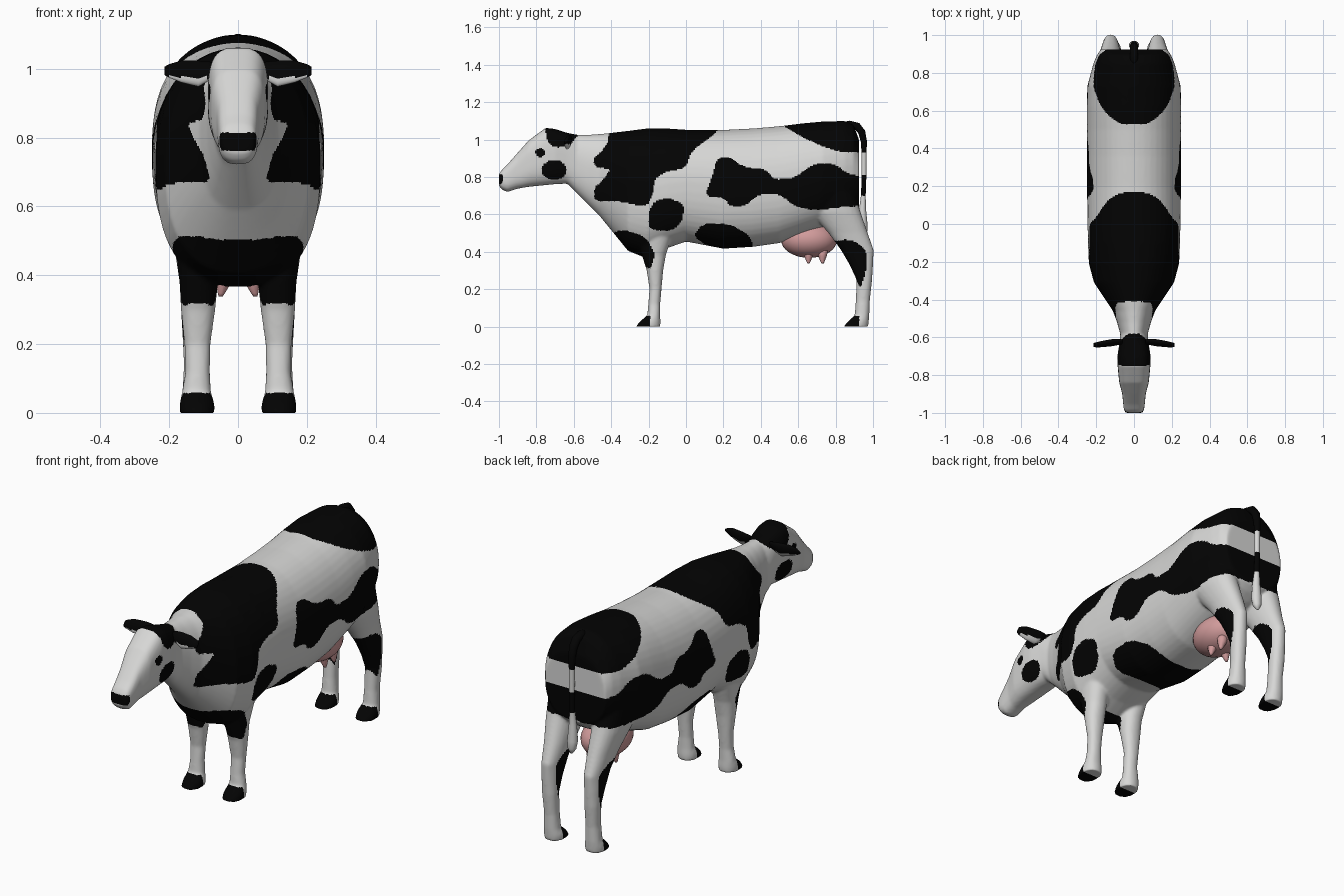
import bpy, bmesh, math
from mathutils import Vector as V


def material(name, rgb):
    m = bpy.data.materials.new(name)
    m.diffuse_color = (*rgb, 1)
    return m


WHITE = material("white_hide", (0.68, 0.68, 0.67))
BLACK = material("black_hide", (0.001, 0.001, 0.001))
PINK = material("pink_skin", (0.64, 0.33, 0.33))


def loft(bm, stations, n=32, p=(2.0, 2.0)):
    """Closed skin through superellipse rings: (centre, axis a, axis b[, powers above/below])."""
    rings = []
    for c, a, b, *own in stations:
        ring = []
        for i in range(n):
            t = 2 * math.pi * (i + 0.5) / n
            up, low = own[0] if own else p
            e = 2 / (up if math.sin(t) > 0 else low)
            u, w = (math.copysign(abs(k) ** e, k) for k in (math.cos(t), math.sin(t)))
            ring.append(bm.verts.new(c + a * u + b * w))
        rings.append(ring)
    faces = [bm.faces.new(rings[0]), bm.faces.new(rings[-1])]
    for r, s in zip(rings, rings[1:]):
        faces += [bm.faces.new((r[i], r[(i + 1) % n], s[(i + 1) % n], s[i])) for i in range(n)]
    bmesh.ops.recalc_face_normals(bm, faces=faces)


def make(name, bm, mats):
    me = bpy.data.meshes.new(name)
    bm.to_mesh(me)
    bm.free()
    for m in mats:
        me.materials.append(m)
    ob = bpy.data.objects.new(name, me)
    bpy.context.collection.objects.link(ob)
    me.polygons.foreach_set("use_smooth", [True] * len(me.polygons))
    return ob


# Body, neck and head: y, top z, bottom z, half width
spine = [
    (-1.0, .815, .755, .044), (-.985, .838, .733, .053), (-.955, .867, .72, .057),
    (-.90, .93, .738, .062), (-.84, .997, .748, .078), (-.75, 1.063, .757, .087),
    (-.70, 1.057, .762, .088), (-.635, 1.036, .765, .078), (-.58, 1.026, .71, .073),
    (-.52, 1.026, .65, .090), (-.46, 1.03, .59, .112), (-.395, 1.037, .51, .155),
    (-.31, 1.047, .405, .212), (-.21, 1.06, .365, .239), (-.1, 1.06, .42, .244),
    (0, 1.053, .455, .246), (.2, 1.052, .417, .249), (.36, 1.06, .427, .25),
    (.5, 1.072, .447, .25), (.62, 1.087, .49, .25), (.73, 1.097, .53, .247),
    (.85, 1.10, .58, .215), (.895, 1.08, .61, .196), (.925, 1.0, .64, .175)]
bm = bmesh.new()
loft(bm, [(V((0, y, (t + b) / 2)), V((w, 0, 0)), V((0, 0, (t - b) / 2)),
           (3.2, 2.7) if y < -.6 else (2.15, 2.45)) for y, t, b, w in spine], 48)

# Legs: z, front y, back y, inner x, outer x
front_leg = [
    (-.006, -.272, -.138, .068, .17), (.025, -.25, -.136, .068, .17),
    (.06, -.207, -.138, .078, .163), (.12, -.202, -.138, .082, .153),
    (.2, -.195, -.131, .080, .156), (.3, -.21, -.122, .066, .166),
    (.38, -.235, -.108, .058, .17), (.5, -.26, -.07, .06, .188), (.65, -.26, -.05, .09, .213)]
hind_leg = [
    (-.006, .838, .973, .068, .17), (.025, .862, .977, .068, .17),
    (.06, .902, .980, .080, .162), (.14, .908, .983, .085, .157),
    (.25, .912, .995, .084, .163), (.33, .875, 1.0, .082, .167),
    (.41, .828, 1.004, .078, .17), (.5, .762, .972, .066, .185),
    (.61, .665, .935, .055, .21), (.75, .64, .89, .06, .22)]
for leg in (front_leg, hind_leg):
    for s in (1, -1):
        loft(bm, [(V((s * (xi + xo) / 2, (yf + yb) / 2, z)), V(((xo - xi) / 2, 0, 0)),
                   V((0, (yb - yf) / 2, 0))) for z, yf, yb, xi, xo in leg], 24, (2.2, 2.2))

# Fuse into one skin and soften the joints
body = make("body", bm, [WHITE, BLACK])
mod = body.modifiers.new("fuse", 'REMESH')
mod.mode = 'VOXEL'
mod.voxel_size = 0.0075
mod = body.modifiers.new("soften", 'SMOOTH')
mod.factor = 0.5
mod.iterations = 6
dg = bpy.context.evaluated_depsgraph_get()
skin = bpy.data.meshes.new_from_object(body.evaluated_get(dg))
body.modifiers.clear()
body.data = skin
skin.materials.clear()
skin.materials.append(WHITE)
skin.materials.append(BLACK)
for v in skin.vertices:
    v.co.z = max(v.co.z, 0)

# Black patches as outlines in the side view (y, z)
shoulder = [(-.41, 1.2), (-.41, 1.0), (-.44, .95), (-.50, .89), (-.48, .85), (-.40, .845),
            (-.44, .79), (-.49, .74), (-.49, .67), (-.355, .67), (-.21, .64), (-.175, .715),
            (-.17, .79), (-.10, .83), (0, .85), (.03, .94), (.14, 1.02), (.18, 1.06), (.18, 1.2)]
rump = [(.51, 1.2), (.51, 1.08), (.61, 1.02), (.715, .97), (.82, .935), (.92, .93),
        (1.1, .93), (1.1, 1.2)]
flank = [(.10, .70), (.135, .785), (.165, .90), (.225, .91), (.315, .85), (.42, .845),
         (.475, .785), (.58, .795), (.69, .875), (.795, .87), (.875, .81), (1.1, .79),
         (1.1, .65), (.875, .645), (.69, .62), (.58, .645), (.5, .71), (.395, .71),
         (.315, .645), (.235, .645), (.2, .69)]
elbow = [(-.2, .61), (-.17, .67), (-.1, .69), (-.01, .655), (-.02, .56), (-.08, .51), (-.2, .52)]
chest = [(-.45, .48), (-.34, .52), (-.25, .495), (-.2, .46), (-.165, .385), (-.19, .31),
         (-.22, .32), (-.33, .25)]
belly = [(.04, .48), (.085, .55), (.235, .55), (.345, .485), (.37, .38), (.2, .38), (.12, .43)]
hock = [(.74, .45), (.875, .47), (.96, .42), (.968, .33), (.935, .2), (.915, .24), (.84, .35)]
poll = [(-.75, 1.2), (-.75, 1.0), (-.70, .955), (-.62, .975), (-.57, 1.03), (-.56, 1.2)]
nose = [(-1.1, .763), (-1.1, .815), (-.982, .815), (-.976, .79), (-.985, .763)]
front_hoof = [(-.4, -.2), (-.4, .058), (-.19, .058), (-.18, -.2)]
hind_hoof = [(.7, -.2), (.7, .058), (.925, .058), (.93, -.2)]


def rounded(poly):
    out = []
    for (a, b), (c, d) in zip(poly, poly[1:] + poly[:1]):
        out += [(.8 * a + .2 * c, .8 * b + .2 * d), (.2 * a + .8 * c, .2 * b + .8 * d)]
    return out


def inside(y, z, poly):
    hit = False
    for (a, b), (c, d) in zip(poly, poly[1:] + poly[:1]):
        if (b > z) != (d > z) and y < a + (z - b) * (c - a) / (d - b):
            hit = not hit
    return hit


patches = [rounded(p) for p in (shoulder, rump, flank, elbow, chest, belly, hock, poll)]
patches += [nose, front_hoof, hind_hoof]
boxes = [(min(q[0] for q in p), max(q[0] for q in p), p) for p in patches]
spots = [(-.705, .838, .066, .053), (-.778, .93, .026, .024)]  # cheek, eye
for f in skin.polygons:
    _, y, z = f.center
    dark = any(lo < y < hi and inside(y, z, p) for lo, hi, p in boxes)
    dark = dark or any(((y - a) / c) ** 2 + ((z - b) / d) ** 2 < 1 for a, b, c, d in spots)
    f.material_index = int(dark)
    f.use_smooth = True

# Ears: x, y, centre z, half height, half thickness
ear = [(.06, -.625, 1.0, .018, .012), (.09, -.625, .992, .03, .015),
       (.115, -.628, .986, .038, .017), (.165, -.635, .992, .032, .015),
       (.20, -.64, .994, .02, .011), (.214, -.64, .994, .012, .006)]
for s, side in ((1, "right"), (-1, "left")):
    bm = bmesh.new()
    loft(bm, [(V((s * x, y, z)), V((0, h, 0)), V((0, .008, v)))
              for x, y, z, v, h in ear], 24)
    for f in bm.faces:
        f.material_index = int(f.calc_center_median().z > .976)
    make(side + "_ear", bm, [WHITE, BLACK])

# Tail: y, z, radius
tail = [(.83, 1.075, .018), (.875, 1.082, .02), (.915, 1.072, .021), (.94, 1.04, .02),
        (.951, .99, .017), (.952, .93, .014), (.952, .81, .013), (.948, .70, .013),
        (.944, .63, .019), (.946, .55, .025), (.951, .51, .02), (.956, .485, .005)]
bm = bmesh.new()
rings = []
for i, (y, z, r) in enumerate(tail):
    p, q = tail[max(i - 1, 0)], tail[min(i + 1, len(tail) - 1)]
    t = V((0, q[0] - p[0], q[1] - p[1])).normalized()
    rings.append((V((0, y, z)), V((r * 1.1, 0, 0)), V((0, -t.z, t.y)) * r))
loft(bm, rings, 12)
for f in bm.faces:
    z = f.calc_center_median().z
    f.material_index = int(z > .93 or .70 < z < .81)
make("tail", bm, [WHITE, BLACK])

# Udder with four teats
bm = bmesh.new()
bmesh.ops.create_uvsphere(bm, u_segments=28, v_segments=16, radius=1)
for v in bm.verts:
    v.co = V((v.co.x * .115, .658 + v.co.y * .15, .465 + v.co.z * .097))
for x in (-.042, .042):
    for y in (.655, .73):
        loft(bm, [(V((x * k, y, z)), V((r, 0, 0)), V((0, r, 0)))
                  for z, r, k in ((.42, .032, .9), (.378, .023, 1), (.348, .011, 1.15),
                                  (.338, .006, 1.2))], 10)
make("udder", bm, [PINK])
